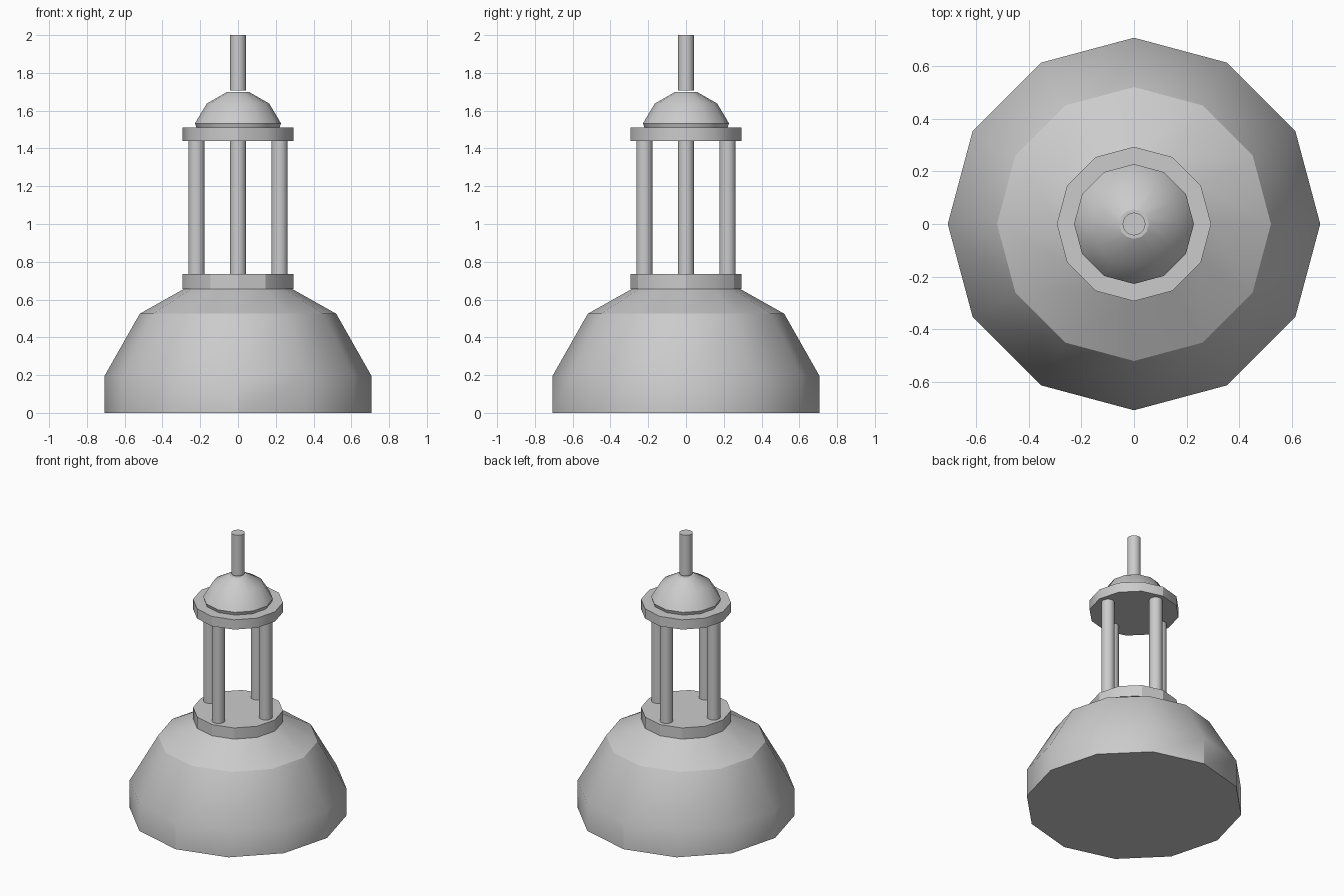
import bpy, bmesh, math

if "Cube" in bpy.data.objects:
    bpy.data.objects.remove(bpy.data.objects["Cube"])

gray = bpy.data.materials.new("plain gray")
gray.diffuse_color = (0.6, 0.6, 0.6, 1)
gray.use_nodes = True
gray.node_tree.nodes["Principled BSDF"].inputs["Base Color"].default_value = gray.diffuse_color


def lathe(name, profile, sides, x=0, y=0, smooth=30):
    """Closed solid turned from (radius, height) points, bottom to top."""
    bm = bmesh.new()
    rings = []
    for r, z in profile:
        rings.append([bm.verts.new((x + r * math.cos(2 * math.pi * i / sides),
                                    y + r * math.sin(2 * math.pi * i / sides), z))
                      for i in range(sides)])
    for a, b in zip(rings, rings[1:]):
        for i in range(sides):
            j = (i + 1) % sides
            bm.faces.new((a[i], a[j], b[j], b[i]))
    bm.faces.new(rings[0][::-1])
    bm.faces.new(rings[-1])
    mesh = bpy.data.meshes.new(name)
    bm.to_mesh(mesh)
    bm.free()
    mesh.materials.append(gray)
    ob = bpy.data.objects.new(name, mesh)
    bpy.context.collection.objects.link(ob)
    bpy.ops.object.select_all(action='DESELECT')
    ob.select_set(True)
    bpy.context.view_layer.objects.active = ob
    bpy.ops.object.shade_smooth_by_angle(angle=math.radians(smooth))
    return ob


# Large faceted base: drum wall and dome
lathe("base_dome", [(0.707, 0), (0.707, 0.195), (0.52, 0.525), (0.285, 0.657)], 12)

# Gallery floor and roof slab
lathe("gallery_floor", [(0.293, 0.655), (0.293, 0.735)], 12)
lathe("gallery_roof", [(0.293, 1.44), (0.293, 1.51)], 12)

# Four round columns
for k in range(4):
    a = k * math.pi / 2
    lathe("column", [(0.043, 0.735), (0.043, 1.44)], 32,
          0.22 * math.cos(a), 0.22 * math.sin(a))

# Small cupola and spire
lathe("cupola", [(0.22, 1.51), (0.2275, 1.533), (0.165, 1.638), (0.056, 1.70)], 12)
lathe("spire", [(0.043, 1.708), (0.043, 2.0)], 32)
